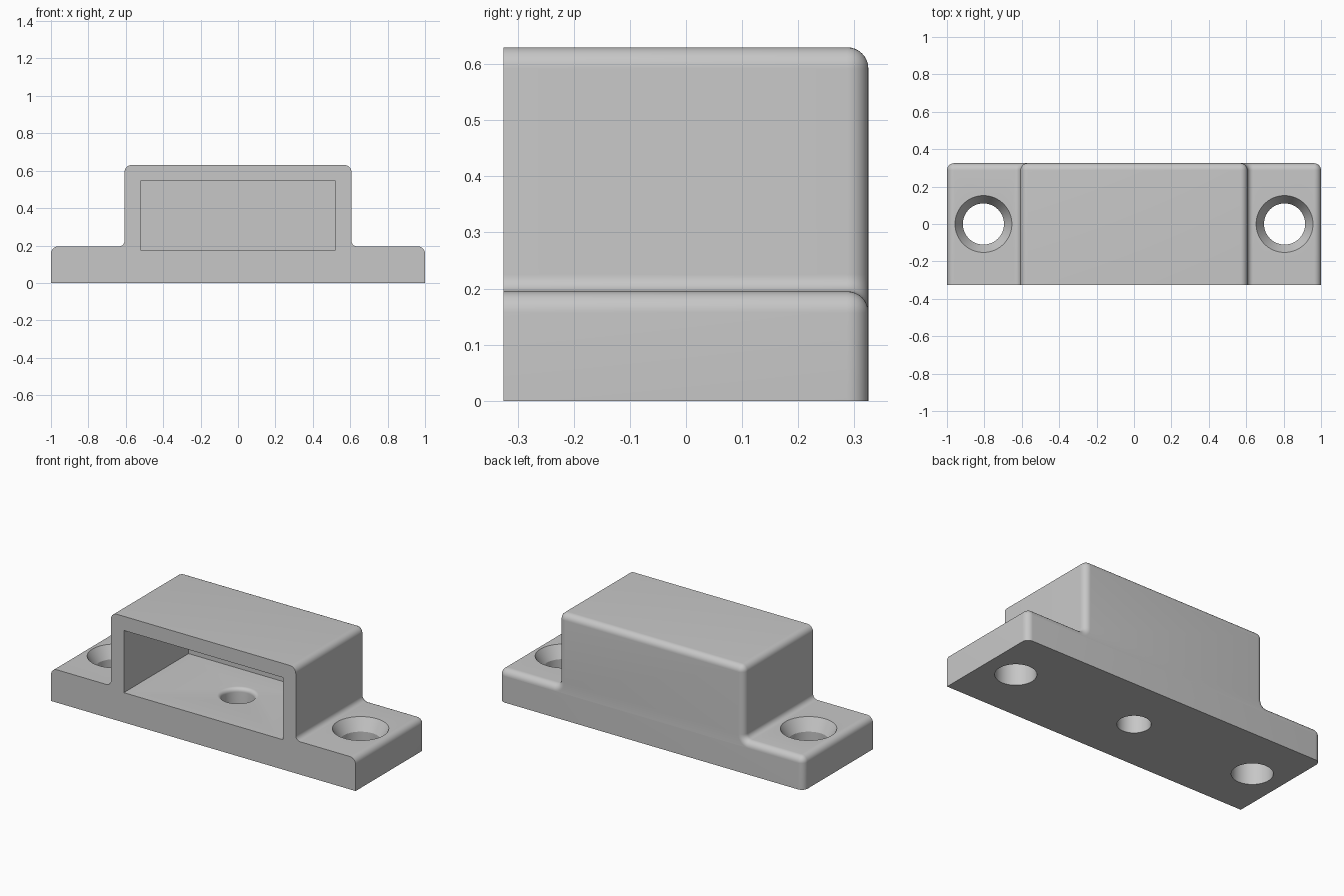
import bpy, bmesh
from math import sin, cos, pi, radians

if "Cube" in bpy.data.objects:
    bpy.data.objects.remove(bpy.data.objects["Cube"], do_unlink=True)

HALF_Y = 0.325          # half depth
FLANGE_Z, TOP_Z = 0.195, 0.63
FLANGE_X, BOX_X = 1.0, 0.607
R, RC = 0.038, 0.03     # outer rounding, inner fillet
HOLE_X = 0.805
SEG = 8

grey = bpy.data.materials.new("light grey plastic")
grey.use_nodes = True
colour = (0.57, 0.57, 0.57, 1)
grey.diffuse_color = colour
grey.node_tree.nodes["Principled BSDF"].inputs["Base Color"].default_value = colour


def make_object(name, bm):
    bmesh.ops.remove_doubles(bm, verts=bm.verts, dist=1e-5)
    bmesh.ops.recalc_face_normals(bm, faces=bm.faces)
    mesh = bpy.data.meshes.new(name)
    bm.to_mesh(mesh)
    bm.free()
    obj = bpy.data.objects.new(name, mesh)
    bpy.context.collection.objects.link(obj)
    mesh.materials.append(grey)
    return obj


def arc(cx, cz, r, start, end):
    steps = [start + (end - start) * i / SEG for i in range(SEG + 1)]
    return [(cx + r * cos(radians(a)), cz + r * sin(radians(a))) for a in steps]


def outline(d):
    """Hat-shaped front profile, shrunk inward by d (the base stays at z = 0)."""
    half = [(FLANGE_X - d, 0)]
    half += arc(FLANGE_X - R, FLANGE_Z - R, R - d, 0, 90)
    half += arc(BOX_X + RC, FLANGE_Z + RC, RC + d, 270, 180)
    half += arc(BOX_X - R, TOP_Z - R, R - d, 0, 90)
    return half + [(-x, z) for x, z in reversed(half)]


def loft(bm, rings):
    loops = [[bm.verts.new(p) for p in ring] for ring in rings]
    n = len(loops[0])
    for a, b in zip(loops, loops[1:]):
        for i in range(n):
            j = (i + 1) % n
            bm.faces.new((a[i], a[j], b[j], b[i]))
    bm.faces.new(loops[0])
    bm.faces.new(loops[-1])


def lathe_cutter(name, x, profile, sides=64):
    bm = bmesh.new()
    loft(bm, [[(x + r * cos(2 * pi * i / sides), r * sin(2 * pi * i / sides), z)
               for i in range(sides)] for r, z in profile])
    return make_object(name, bm)


# Housing: profile run front to back, with the rear edge rolled over
bm = bmesh.new()
sections = [(-HALF_Y, 0)]
for i in range(SEG + 1):
    t = pi / 2 * i / SEG
    d = min(R * (1 - cos(t)), R * 0.99)
    sections.append((HALF_Y - R + R * sin(t), d))
loft(bm, [[(x, y, z) for x, z in outline(d)] for y, d in sections])
housing = make_object("mounting_housing", bm)

# Pocket open to the front
FLOOR_Z, CEILING_Z = 0.177, 0.546
bm = bmesh.new()
loft(bm, [[(x, y, z) for x, z in ((-0.522, FLOOR_Z), (0.522, FLOOR_Z),
                                  (0.522, CEILING_Z), (-0.522, CEILING_Z))]
          for y in (-0.5, 0.282)])
cutters = [make_object("pocket_cutter", bm)]

# Countersunk screw holes in both flanges
for side, x in (("left", HOLE_X), ("right", -HOLE_X)):
    cutters.append(lathe_cutter(side + "_screw_cutter", x, [
        (0.11, -0.1), (0.11, FLANGE_Z - 0.07), (0.152, FLANGE_Z), (0.152, 0.3)]))

# Centre hole through the pocket floor, with a rounded upper rim
rim = arc(0.113, FLOOR_Z - 0.023, 0.023, 180, 90)
cutters.append(lathe_cutter("centre_hole_cutter", 0,
                            [(0.09, -0.1)] + rim + [(0.113, 0.3)]))

for cutter in cutters:
    cutter.hide_render = True
    mod = housing.modifiers.new(cutter.name, "BOOLEAN")
    mod.operation = "DIFFERENCE"
    mod.solver = "EXACT"
    mod.object = cutter

# Apply the cuts, drop the cutters, smooth the roundings
bpy.ops.object.select_all(action="DESELECT")
housing.select_set(True)
bpy.context.view_layer.objects.active = housing
for mod in list(housing.modifiers):
    bpy.ops.object.modifier_apply(modifier=mod.name)
for cutter in cutters:
    bpy.data.objects.remove(cutter, do_unlink=True)
bpy.ops.object.shade_smooth_by_angle(angle=radians(25))
